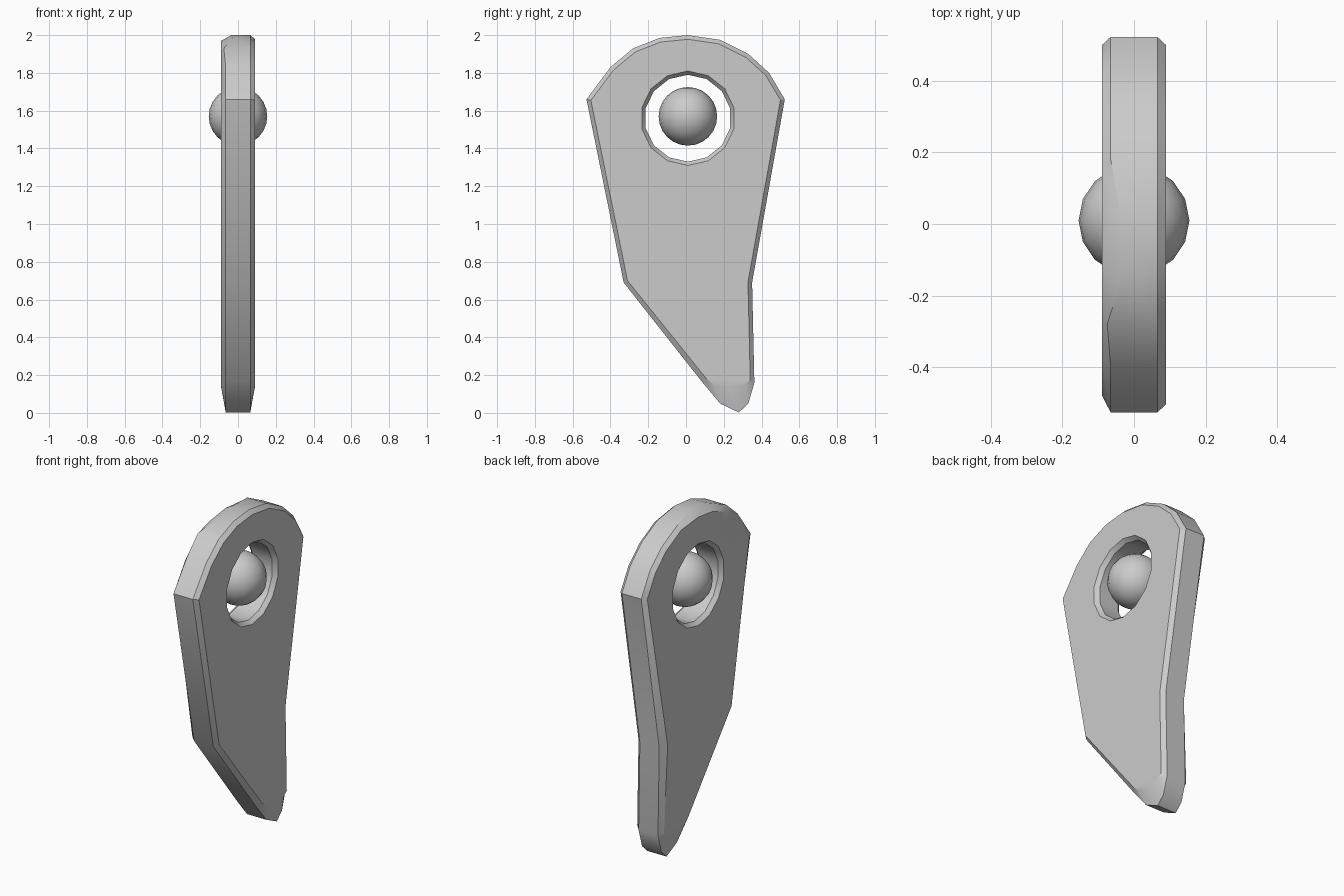
import bpy, bmesh, math
from mathutils import Vector

if "Cube" in bpy.data.objects:
    bpy.data.objects.remove(bpy.data.objects["Cube"])

grey = bpy.data.materials.new("plain grey")
grey.use_nodes = True
COLOUR = (0.6, 0.6, 0.6, 1)
grey.diffuse_color = COLOUR
grey.node_tree.nodes["Principled BSDF"].inputs["Base Color"].default_value = COLOUR

FACE, RIM = 0.09, 0.065          # half thickness at the flat faces and at the rim
CENTRE = Vector((0.01, 1.56))    # centre of the round opening

# Side profile (y, z): rounded head, tapering body, blunt tip
outline = [Vector(p) for p in [
    (-.527, 1.66), (-.4, 1.83), (-.28, 1.93), (-.14, 1.985), (.01, 2), (.18, 1.975),
    (.33, 1.9), (.44, 1.8), (.523, 1.66), (.35, .69), (.362, .16), (.33, .05),
    (.28, .002), (.18, .05), (.08, .17), (-.33, .69)]]
# The flat face stops early above the tip
tip_inset = {10: (.34, .175), 11: (.31, .145), 12: (.23, .14), 13: (.15, .145), 14: (.105, .185)}
# Worn edge on one side of the head
worn_rim = {3: -.03, 4: -.035, 2: -.075}
worn_width = {0: .045, 1: .035, 2: .035, 3: .035, 4: .03, 9: .045}


def inset(points, i, width):
    """Mitred inward offset of one corner of a clockwise loop."""
    a, b, c = points[i - 1], points[i], points[(i + 1) % len(points)]
    d1, d2 = (b - a).normalized(), (c - b).normalized()
    n1, n2 = Vector((d1.y, -d1.x)), Vector((d2.y, -d2.x))
    return b + (n1 + n2) * width / (1 + n1.dot(n2))


def ring(bm, points, xs):
    verts = [bm.verts.new((x, p[0], p[1])) for p, x in zip(points, xs)]
    edges = [bm.edges.new((v, verts[(i + 1) % len(verts)])) for i, v in enumerate(verts)]
    return verts, edges


def bridge(bm, a, b):
    n = len(a)
    for i in range(n):
        j = (i + 1) % n
        bm.faces.new((a[i], a[j], b[j], b[i]))


def finish(obj):
    obj.data.materials.append(grey)
    bpy.ops.object.select_all(action="DESELECT")
    obj.select_set(True)
    bpy.context.view_layer.objects.active = obj
    bpy.ops.object.shade_smooth_by_angle(angle=math.radians(30))


def circle(radius, n=14):
    return [CENTRE + radius * Vector((math.sin(k * math.tau / n), math.cos(k * math.tau / n)))
            for k in range(n)]


# Chamfered plate with a round opening
bm = bmesh.new()
rims, throats = [], []
for side in (1, -1):
    worn = side < 0
    rim_x = [worn_rim.get(i, -RIM) if worn else RIM for i in range(len(outline))]
    inner = [tip_inset[i] if i in tip_inset
             else inset(outline, i, worn_width.get(i, .022) if worn else .022)
             for i in range(len(outline))]
    rim, _ = ring(bm, outline, rim_x)
    face, face_edges = ring(bm, inner, [side * FACE] * len(inner))
    hole, hole_edges = ring(bm, circle(.25), [side * FACE] * 14)
    throat, _ = ring(bm, circle(.23), [side * RIM] * 14)
    bridge(bm, rim, face)
    bridge(bm, hole, throat)
    bmesh.ops.triangle_fill(bm, use_beauty=True, edges=face_edges + hole_edges,
                            normal=(side, 0, 0))
    rims.append(rim)
    throats.append(throat)
bridge(bm, *rims)
bridge(bm, *throats)
bmesh.ops.recalc_face_normals(bm, faces=bm.faces)
mesh = bpy.data.meshes.new("plate")
bm.to_mesh(mesh)
bm.free()
plate = bpy.data.objects.new("plate", mesh)
bpy.context.collection.objects.link(plate)
finish(plate)

# Ball floating in the opening
bpy.ops.mesh.primitive_uv_sphere_add(segments=16, ring_count=12, radius=.155,
                                     location=(0, .01, 1.57))
ball = bpy.context.object
ball.name = "ball"
finish(ball)
